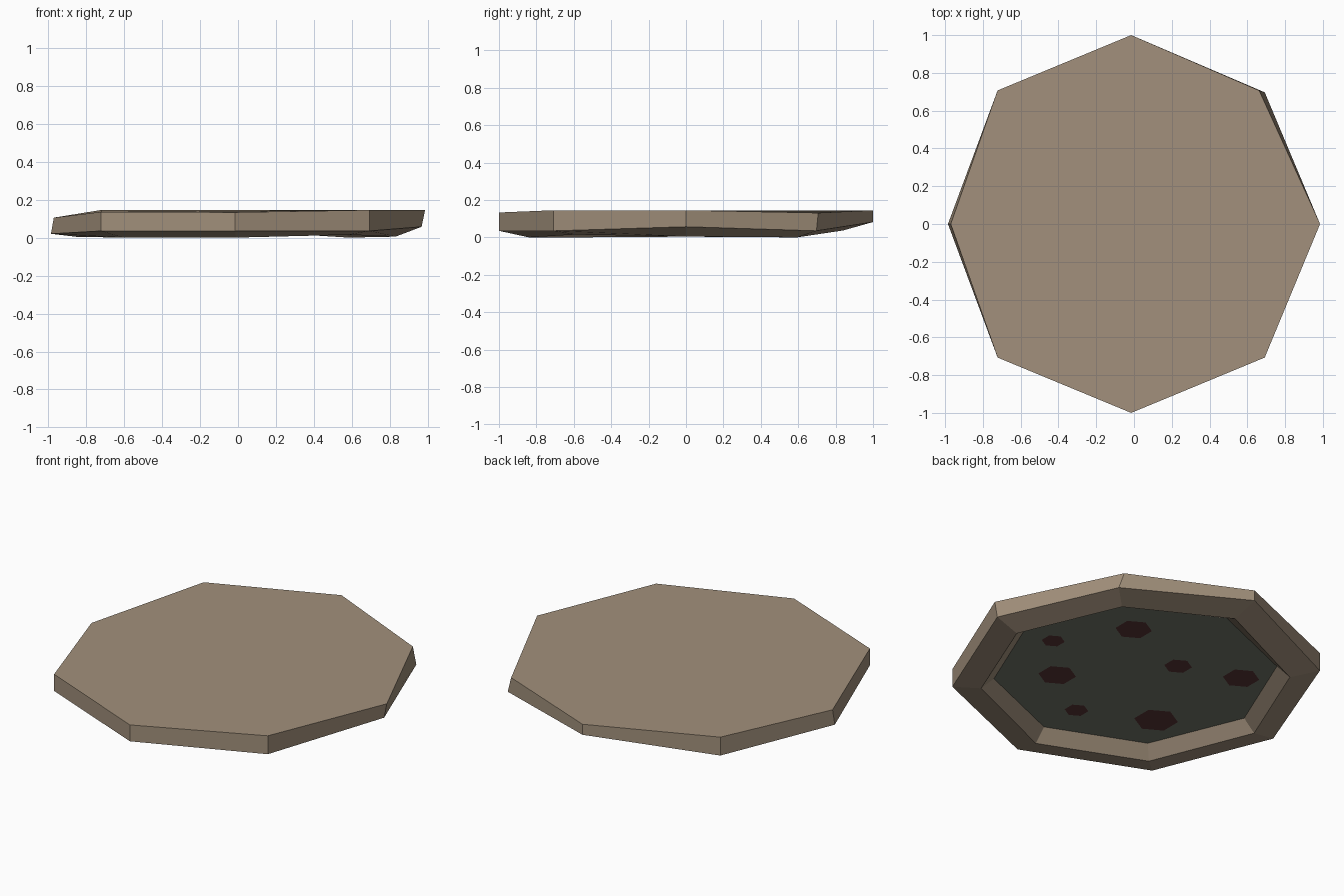
import bpy, bmesh
from math import cos, sin, radians

if "Cube" in bpy.data.objects:
    bpy.data.objects.remove(bpy.data.objects["Cube"])


def material(name, rgb):
    m = bpy.data.materials.new(name)
    m.diffuse_color = (*rgb, 1)
    m.use_nodes = True
    m.node_tree.nodes["Principled BSDF"].inputs["Base Color"].default_value = m.diffuse_color
    return m


def make_object(name, bm, mats):
    me = bpy.data.meshes.new(name)
    bm.to_mesh(me)
    bm.free()
    for m in mats:
        me.materials.append(m)
    ob = bpy.data.objects.new(name, me)
    bpy.context.collection.objects.link(ob)
    return ob


def ring(bm, cx, r, z, dents):
    """Octagon; dents maps a corner number to its (dx, dy, dz) shift."""
    out = []
    for i in range(8):
        a = radians(45 * i)
        dx, dy, dz = dents.get(i, (0, 0, 0))
        out.append(bm.verts.new((cx + r * cos(a) + dx, r * sin(a) + dy, z + dz)))
    return out


def bridge(bm, a, b):
    for i in range(8):
        j = (i + 1) % 8
        bm.faces.new((a[i], a[j], b[j], b[i]))


tan = material("stone_tan", (0.36, 0.28, 0.20))
green = material("dull_green", (0.17, 0.19, 0.15))
maroon = material("dark_maroon", (0.10, 0.035, 0.037))

# Octagonal slab: top, outer wall, bevelled underside, rim, recessed floor
bm = bmesh.new()
top = ring(bm, -0.015, 1.0, 0.145, {
    1: (-0.03, 0, -0.014), 4: (0.045, 0, -0.04),
    5: (0, 0, -0.01), 6: (0, 0, -0.012)})
side = ring(bm, -0.015, 1.0, 0.035, {
    0: (-0.018, 0, 0.022), 1: (0, -0.01, 0), 2: (0, 0, 0.047),
    4: (0.03, 0, -0.015)})
rim = ring(bm, -0.01, 0.84, 0.0, {
    0: (0, 0, 0.005), 2: (0, 0, 0.037), 4: (0, 0, 0.004), 7: (0, 0, 0.015)})
floor = ring(bm, -0.01, 0.77, 0.072, {})
for upper, lower in ((top, side), (side, rim), (rim, floor)):
    bridge(bm, upper, lower)
bm.faces.new(top)
bed = bm.faces.new(floor)
bed.material_index = 1
bmesh.ops.recalc_face_normals(bm, faces=bm.faces)
make_object("slab", bm, [tan, green])

# Hexagonal spots lying on the recessed floor: x, y, radius
spots = [(0.555, -0.02, 0.063), (0.30, 0.355, 0.10), (0.30, -0.29, 0.103),
         (-0.14, 0.205, 0.076), (-0.485, 0.325, 0.10),
         (-0.025, -0.515, 0.065), (-0.425, -0.32, 0.12)]
bm = bmesh.new()
for x, y, r in spots:
    hexagon = [bm.verts.new((x + r * cos(radians(30 + 60 * k)),
                             y + r * sin(radians(30 + 60 * k)), 0.069))
               for k in range(6)]
    bm.faces.new(hexagon[::-1])
make_object("floor_spots", bm, [maroon])
